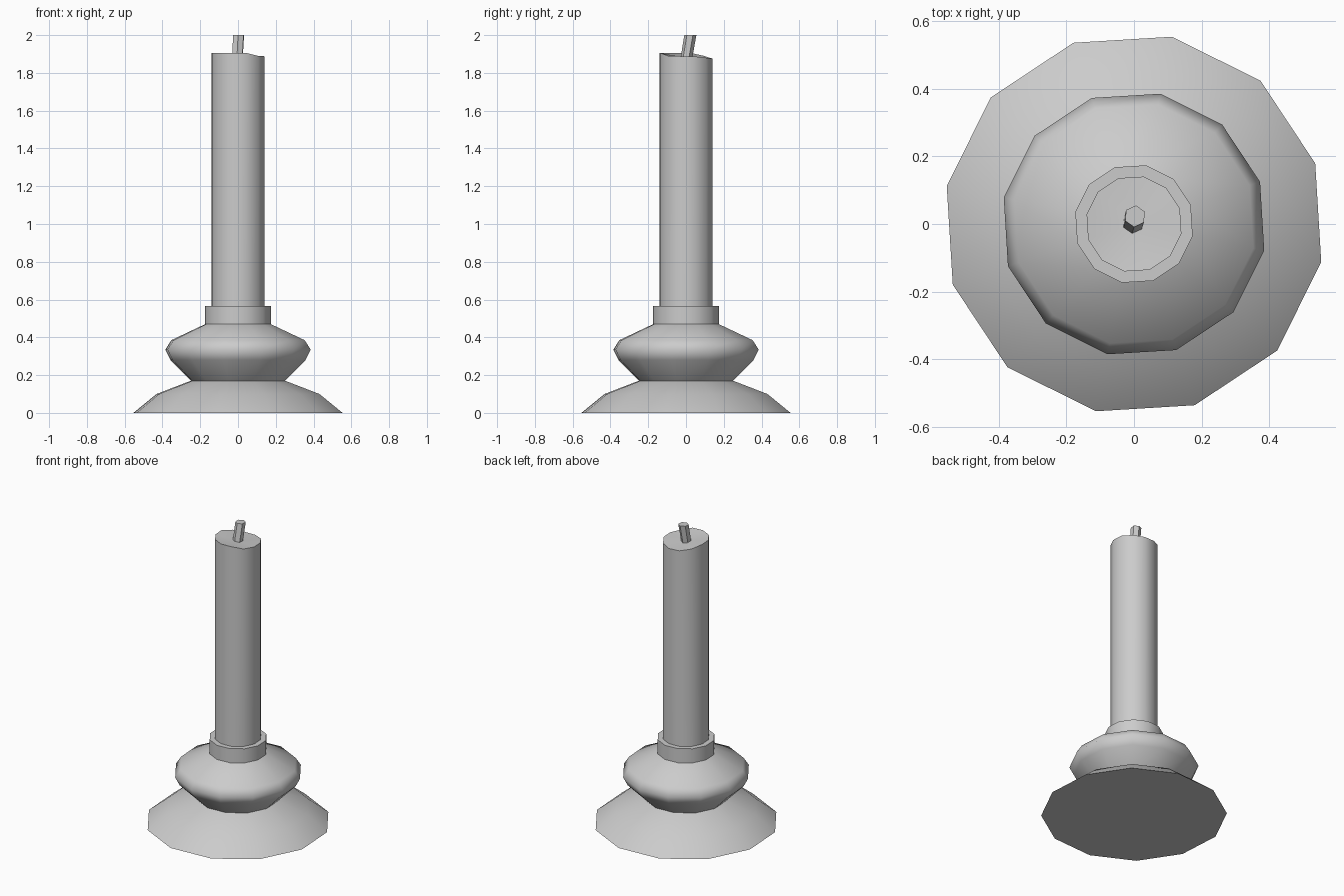
import bpy, bmesh, math

if "Cube" in bpy.data.objects:
    bpy.data.objects.remove(bpy.data.objects["Cube"])

OFF = math.radians(18.5)  # rotation of the 12-sided rings


def lathe(name, profile, sides=12, top_z=None, centre_z=None, off=OFF, smooth=62,
          lean=None):
    """Stack rings of (radius, z), cap both ends; optional uneven top and lean."""
    bm = bmesh.new()
    rings = []
    for i, (r, z) in enumerate(profile):
        last = i == len(profile) - 1
        cx, cy = lean[i] if lean else (0, 0)
        ring = []
        for k in range(sides):
            a = off + 2 * math.pi * k / sides
            zz = top_z[k] if (top_z and last) else z
            ring.append(bm.verts.new((cx + r * math.cos(a), cy + r * math.sin(a), zz)))
        rings.append(ring)
    for lo, hi in zip(rings, rings[1:]):
        for k in range(sides):
            n = (k + 1) % sides
            bm.faces.new((lo[k], lo[n], hi[n], hi[k]))
    bm.faces.new(rings[0][::-1])
    if centre_z is None:
        bm.faces.new(rings[-1])
    else:
        c = bm.verts.new((0, 0, centre_z))
        for k in range(sides):
            bm.faces.new((rings[-1][k], rings[-1][(k + 1) % sides], c))
    mesh = bpy.data.meshes.new(name)
    bm.to_mesh(mesh)
    bm.free()
    ob = bpy.data.objects.new(name, mesh)
    bpy.context.collection.objects.link(ob)
    if smooth:
        bpy.ops.object.select_all(action='DESELECT')
        ob.select_set(True)
        bpy.context.view_layer.objects.active = ob
        bpy.ops.object.shade_smooth_by_angle(angle=math.radians(smooth))
    return ob


# Holder: flared foot, bulging knob and candle cup
lathe("candle_holder", [(0.565, 0), (0.44, 0.1), (0.255, 0.17), (0.365, 0.28),
                        (0.393, 0.335), (0.36, 0.385), (0.177, 0.47), (0.177, 0.565)])

# Candle with an uneven melted rim, dished to the centre
rim = [1.887, 1.88, 1.875, 1.877, 1.89, 1.905, 1.905, 1.905, 1.905, 1.905, 1.89, 1.888]
lathe("candle", [(0.143, 0.55), (0.143, 1.9)], top_z=rim, centre_z=1.88)

# Leaning six-sided wick
lathe("wick", [(0.031, 1.86), (0.032, 2.0)], sides=6, off=math.radians(25),
      smooth=None, lean=[(-0.004, -0.001), (0.003, 0.023)])
